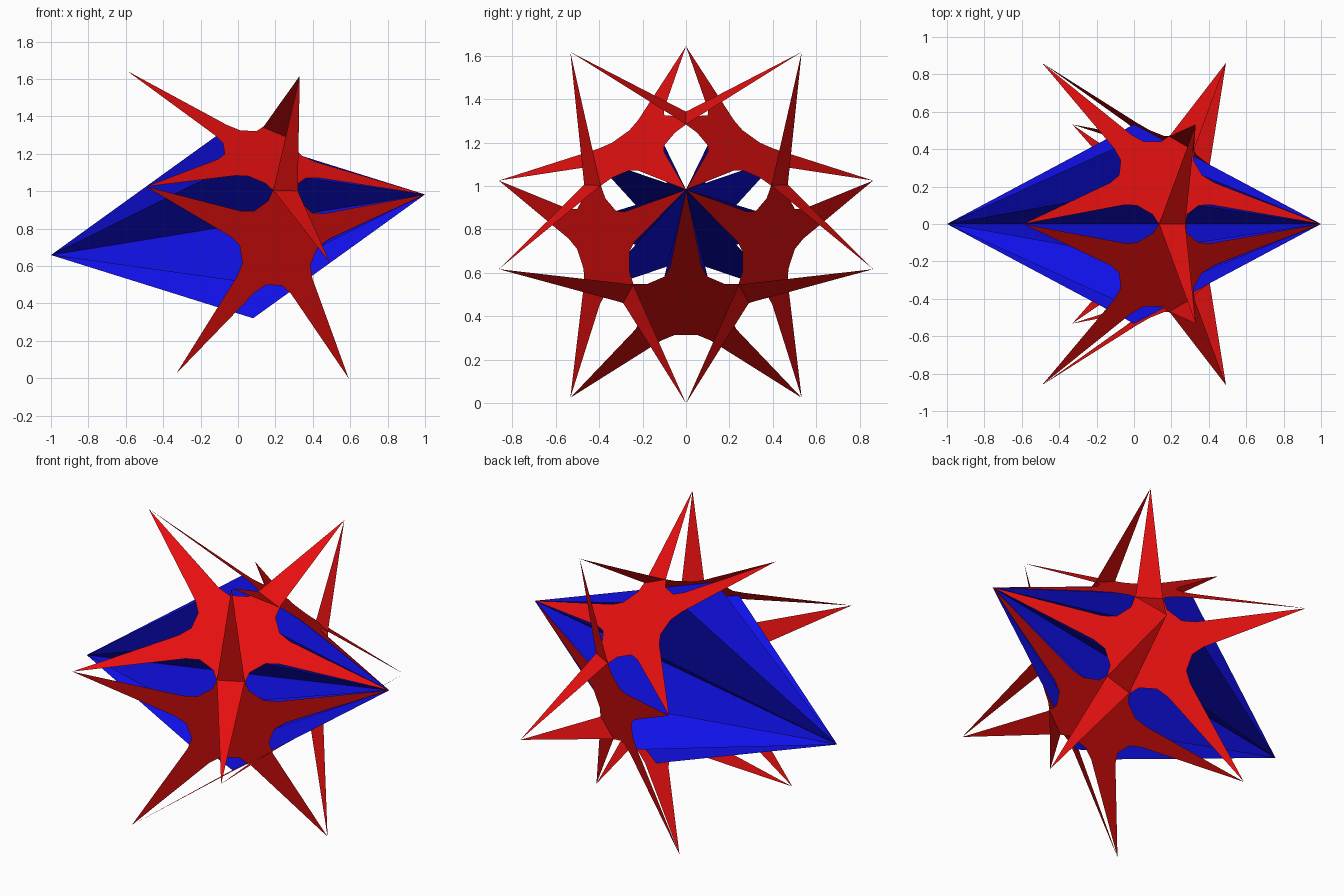
import bpy
import bmesh
from math import sin, cos, radians
from mathutils import Vector, Matrix

if "Cube" in bpy.data.objects:
    bpy.data.objects.remove(bpy.data.objects["Cube"], do_unlink=True)

TILT = radians(9.2)
R = 1 / cos(TILT)                      # distance from centre to every tip
CENTRE = Vector((0, 0, 0.821))
AXIS = Vector((cos(TILT), 0, sin(TILT)))
UP = Vector((-sin(TILT), 0, cos(TILT)))
SIDE = Vector((0, 1, 0))


def material(name, colour):
    mat = bpy.data.materials.new(name)
    mat.use_nodes = True
    mat.diffuse_color = colour
    mat.node_tree.nodes["Principled BSDF"].inputs["Base Color"].default_value = colour
    return mat


RED = material("red", (0.8, 0.005, 0.005, 1))
BLUE = material("blue", (0.005, 0.005, 0.8, 1))


def around(angle):
    """Unit direction square to the main axis, measured from the top."""
    return UP * cos(radians(angle)) + SIDE * sin(radians(angle))


def sheet(name, points, mat):
    bm = bmesh.new()
    bm.faces.new([bm.verts.new(CENTRE + p * R) for p in points])
    mesh = bpy.data.meshes.new(name)
    bm.to_mesh(mesh)
    bm.free()
    mesh.materials.append(mat)
    obj = bpy.data.objects.new(name, mesh)
    bpy.context.collection.objects.link(obj)


# One arm and notch of the star: tip, then the notch as (depth, sideways)
NOTCH = [(0.277, -0.111), (0.234, -0.049), (0.234, 0.049), (0.277, 0.111)]

# Five flat stars round the main axis, all sharing the tip on that axis
for i in range(5):
    normal = AXIS * 0.4472 + around(36 + 72 * i) * 0.8944
    first = (AXIS - normal * 0.4472).normalized()
    points = []
    for k in range(5):
        tip = Matrix.Rotation(radians(72 * k), 3, normal) @ first
        mid = Matrix.Rotation(radians(72 * k + 36), 3, normal) @ first
        across = normal.cross(mid)
        points.append(normal * 0.4472 + tip * 0.8944)
        points += [normal * 0.4472 + mid * u + across * w for u, w in NOTCH]
    sheet(f"star_{i + 1}", points, RED)

# Five flat rhombic blades crossing on the main axis
for i in range(5):
    edge = around(18 + 36 * i) * 0.5257
    sheet(f"blade_{i + 1}", [AXIS, edge, -AXIS, -edge], BLUE)
